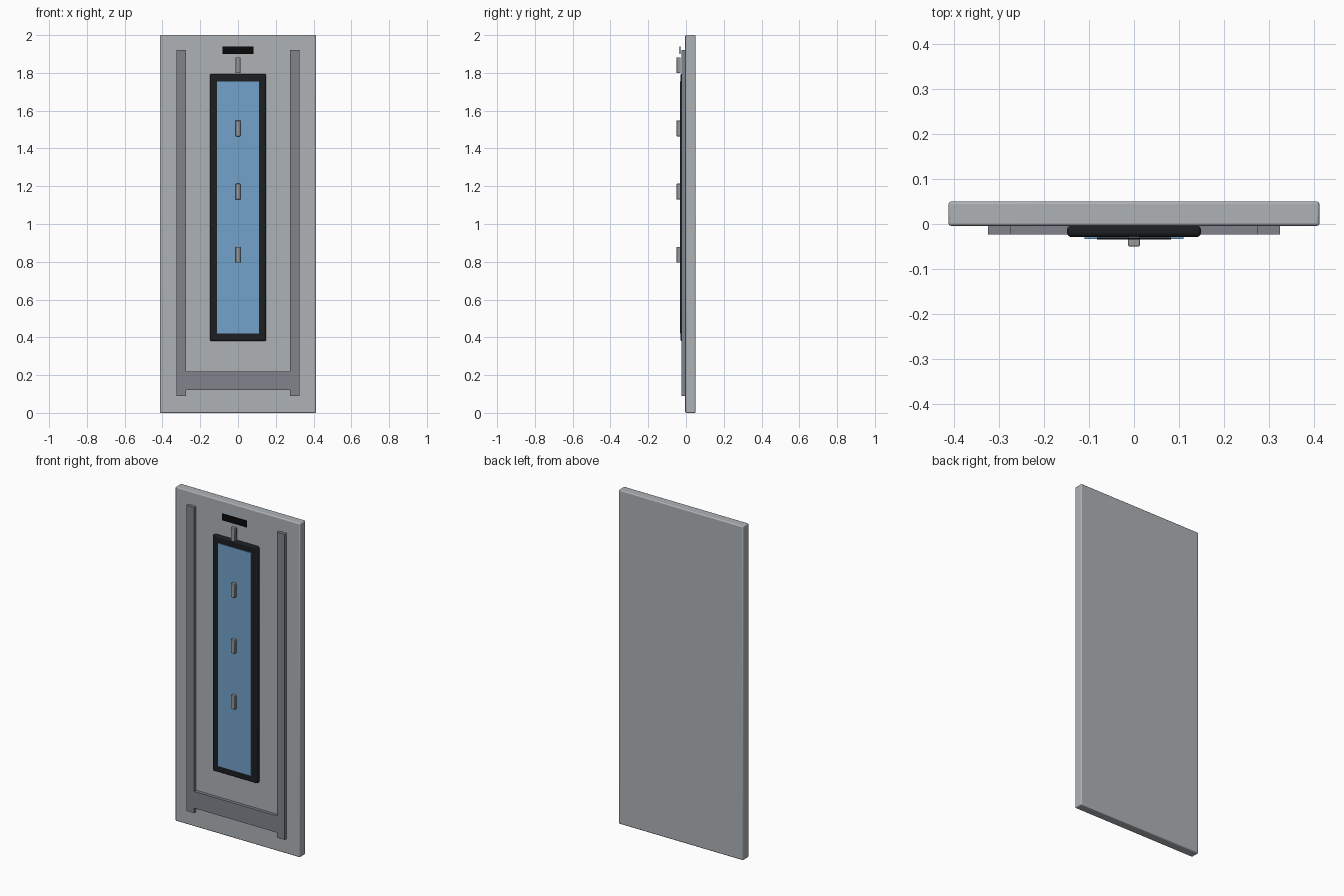
import bpy, math

if "Cube" in bpy.data.objects:
    bpy.data.objects.remove(bpy.data.objects["Cube"])


def material(name, color):
    m = bpy.data.materials.new(name)
    m.diffuse_color = (*color, 1)
    m.use_nodes = True
    m.node_tree.nodes["Principled BSDF"].inputs["Base Color"].default_value = m.diffuse_color
    return m


def box(name, x, y, z, mat=None, bevel=0.0, segments=3):
    """Box spanning the (min, max) pairs x, y, z with an optional rounded edge."""
    bpy.ops.mesh.primitive_cube_add(size=1)
    o = bpy.context.object
    o.name = name
    o.scale = [b - a for a, b in (x, y, z)]
    o.location = [(a + b) / 2 for a, b in (x, y, z)]
    bpy.ops.object.transform_apply(location=True, rotation=False, scale=True)
    if mat:
        o.data.materials.append(mat)
    if bevel:
        b = o.modifiers.new("round_edges", 'BEVEL')
        b.width = bevel
        b.segments = segments
        bpy.ops.object.shade_smooth_by_angle(angle=math.radians(30))
    return o


steel = material("steel", (0.43, 0.45, 0.47))
dark_steel = material("dark_steel", (0.22, 0.23, 0.27))
black = material("black_trim", (0.012, 0.013, 0.015))
sign_black = material("sign_black", (0.003, 0.003, 0.003))
glass = material("blue_glass", (0.17, 0.36, 0.6))
handle_grey = material("handle_grey", (0.32, 0.32, 0.32))

# Door slab
box("door_slab", (-0.413, 0.413), (-0.004, 0.05), (0, 2), steel, 0.006)

# Side rails and the cross bar joining them
for side, s in (("left", -1), ("right", 1)):
    box(f"rail_{side}", sorted((s * 0.275, s * 0.325)), (-0.023, -0.003),
        (0.09, 1.92), dark_steel)
box("cross_bar", (-0.275, 0.275), (-0.023, -0.003), (0.12, 0.22), dark_steel)

# Black window surround with the glass pane set on it
box("window_frame", (-0.149, 0.149), (-0.029, -0.004), (0.38, 1.795), black, 0.009)
box("window_pane", (-0.11, 0.11), (-0.033, -0.027), (0.42, 1.755), glass)

# Thin name plate above the window
box("sign_plate", (-0.082, 0.082), (-0.034, -0.03), (1.9, 1.94), sign_black)

# Row of small vertical pegs
for i in range(4):
    z = 0.837 + i * 0.3345
    box(f"peg_{i + 1}", (-0.013, 0.013), (-0.05, -0.028), (z - 0.042, z + 0.042),
        handle_grey, 0.003, 2)
